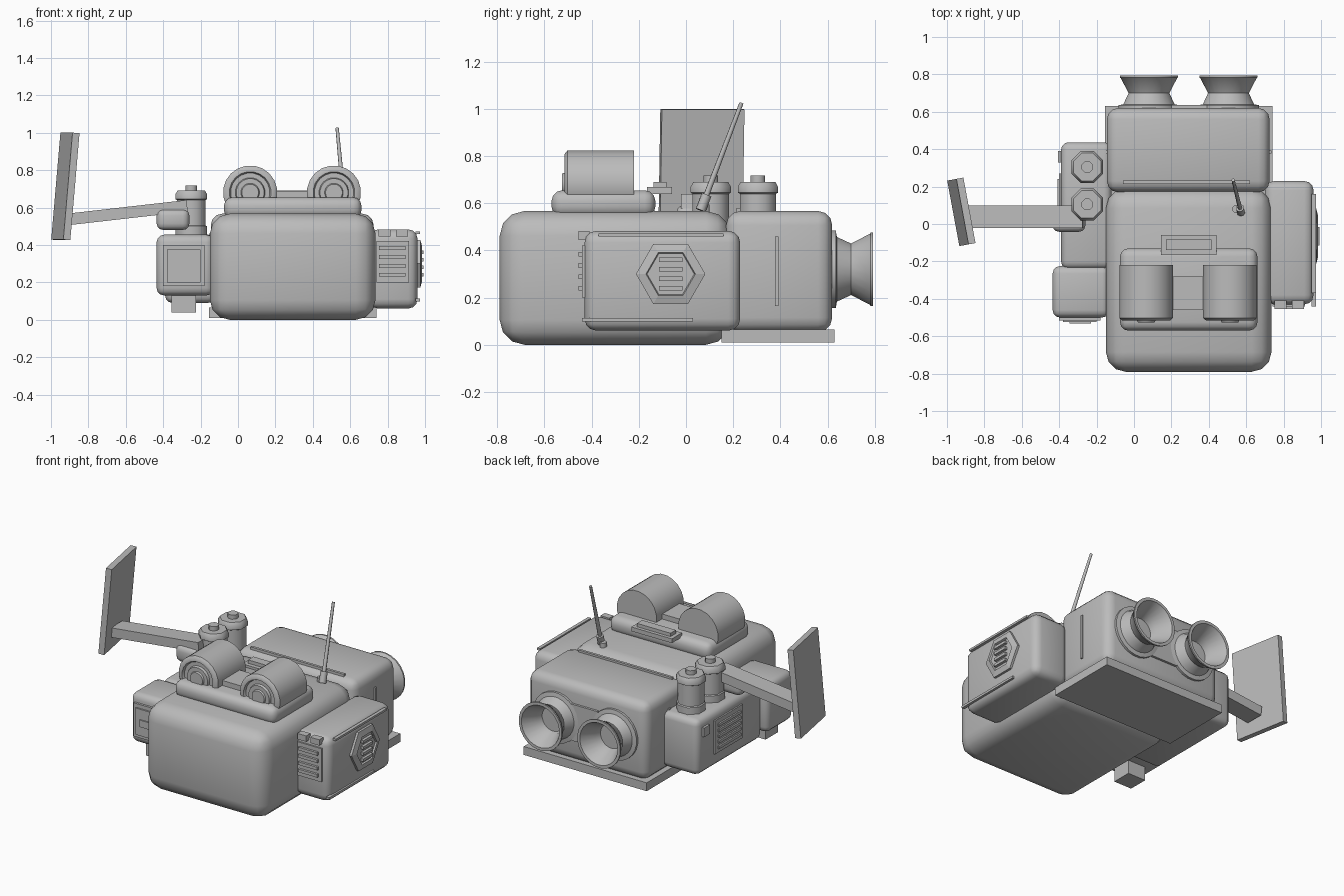
import bpy, bmesh, math
from mathutils import Vector, Matrix

if "Cube" in bpy.data.objects:
    bpy.data.objects.remove(bpy.data.objects["Cube"])

grey = bpy.data.materials.new("plain grey")
grey.use_nodes = True
COLOUR = (0.5, 0.5, 0.5, 1)
grey.diffuse_color = COLOUR
grey.node_tree.nodes["Principled BSDF"].inputs["Base Color"].default_value = COLOUR


def finish(name, bm, smooth=40):
    bmesh.ops.recalc_face_normals(bm, faces=bm.faces)
    mesh = bpy.data.meshes.new(name)
    bm.to_mesh(mesh)
    bm.free()
    mesh.materials.append(grey)
    ob = bpy.data.objects.new(name, mesh)
    bpy.context.collection.objects.link(ob)
    if smooth:
        bpy.ops.object.select_all(action='DESELECT')
        ob.select_set(True)
        bpy.context.view_layer.objects.active = ob
        bpy.ops.object.shade_smooth_by_angle(angle=math.radians(smooth))
    return ob


def box(name, x, y, z, bevel=0, segments=3):
    """Box from (min, max) ranges with optional rounded edges."""
    bm = bmesh.new()
    bmesh.ops.create_cube(bm, size=1)
    for v in bm.verts:
        v.co = Vector([(r[0] + r[1]) / 2 + c * (r[1] - r[0]) for r, c in zip((x, y, z), v.co)])
    if bevel:
        bmesh.ops.bevel(bm, geom=bm.edges[:], offset=bevel, segments=segments,
                        profile=0.5, affect='EDGES', clamp_overlap=True)
    return finish(name, bm, 40 if bevel else 0)


def lathe(name, origin, axis, profile, sides=20, smooth=40, turn=0.5):
    """Revolve (radius, distance) points around an axis; radius 0 closes an end."""
    bm = bmesh.new()
    rings = []
    for r, h in profile:
        if r == 0:
            rings.append([bm.verts.new((0, 0, h))] * sides)
        else:
            rings.append([bm.verts.new((r * math.cos(a), r * math.sin(a), h)) for a in
                          [math.tau * (i + turn) / sides for i in range(sides)]])
    for a, b in zip(rings, rings[1:]):
        for i in range(sides):
            j = (i + 1) % sides
            bm.faces.new(list(dict.fromkeys((a[i], a[j], b[j], b[i]))))
    rot = Vector(axis).to_track_quat('Z', 'Y').to_matrix().to_4x4()
    bm.transform(Matrix.Translation(origin) @ rot)
    return finish(name, bm, smooth)


# Main hull, rear hull and base plate
box("front_hull", (-0.15, 0.735), (-0.79, 0.19), (0, 0.567), 0.105)
box("rear_hull", (-0.145, 0.725), (0.17, 0.62), (0.055, 0.567), 0.06)
box("base_plate", (-0.155, 0.74), (0.15, 0.63), (0.01, 0.065))
box("hull_top_strip", (-0.06, 0.62), (0.215, 0.232), (0.56, 0.58))
for side, x in (("left", 0.725), ("right", -0.145)):
    box(side + "_hull_strip", (x - 0.01, x + 0.01), (0.378, 0.392), (0.165, 0.46))
box("rear_panel", (0.2, 0.39), (0.61, 0.635), (0.2, 0.44))

# Twin rear nozzles with hollow bells
for side, x in (("left", 0.505), ("right", 0.08)):
    lathe(side + "_nozzle", (x, 0.61, 0.32), (0, 1, 0),
          [(0, 0), (0.165, 0), (0.165, 0.025), (0.138, 0.03), (0.11, 0.09), (0.152, 0.17),
           (0.157, 0.173), (0.157, 0.183), (0.138, 0.183), (0.09, 0.09), (0.08, 0.05), (0, 0.05)], 24)

# Roof block with twin drums and centre latch
box("roof_block", (-0.075, 0.66), (-0.57, -0.13), (0.54, 0.655), 0.045)
box("latch_base", (0.145, 0.44), (-0.165, -0.06), (0.64, 0.668))
box("latch_top", (0.17, 0.415), (-0.138, -0.082), (0.66, 0.69))
box("drum_bridge", (0.18, 0.4), (-0.46, -0.28), (0.64, 0.688))
for side, x in (("left", 0.513), ("right", 0.065)):
    lathe(side + "_drum", (x, -0.22, 0.68), (0, -1, 0),
          [(0, 0), (0.145, 0), (0.145, 0.283), (0.13, 0.295), (0.112, 0.295), (0.105, 0.28),
           (0.08, 0.28), (0.075, 0.296), (0.05, 0.296), (0.045, 0.306), (0, 0.306)])

# Whip antenna
foot = Vector((0.572, 0.062, 0.57))
lean = Vector((0.53, 0.235, 1.025)) - foot
lathe("antenna", foot, lean, [(0, 0), (0.013, 0), (0.009, lean.length), (0, lean.length)], 8, 50)
lathe("antenna_socket", foot, lean, [(0, 0), (0.022, 0), (0.022, 0.07), (0, 0.07)], 8, 50)
lathe("antenna_mount", (0.545, 0.08, 0.55), (0, 0, 1), [(0, 0), (0.022, 0), (0.022, 0.045), (0, 0.045)], 8, 50)

# Left side pod with hexagonal vent
box("left_pod", (0.7, 0.96), (-0.43, 0.23), (0.06, 0.483), 0.05)
box("pod_upper_strip", (0.95, 0.972), (-0.37, 0.16), (0.458, 0.472))
box("pod_lower_strip", (0.95, 0.972), (-0.44, 0.03), (0.098, 0.113))
lathe("hexagon_vent", (0.95, -0.065, 0.3), (1, 0, 0),
      [(0, 0), (0.147, 0), (0.147, 0.025), (0.105, 0.035), (0.1, 0.025), (0, 0.025)], 6, 0, 0)
for ob in [bpy.data.objects["hexagon_vent"]]:
    # Keep the points of the hexagon facing front and back
    tips = max(v.co.z for v in ob.data.vertices) - 0.3
    if tips > 0.14:
        c = Vector((0, -0.065, 0.3))
        ob.data.transform(Matrix.Translation(c) @ Matrix.Rotation(math.pi / 2, 4, 'X') @ Matrix.Translation(-c))
for i in range(4):
    z = 0.24 + i * 0.04
    box(f"vent_slat_{i + 1}", (0.96, 0.993), (-0.115, -0.015), (z - 0.009, z + 0.009))
box("pod_front_plate", (0.74, 0.915), (-0.44, -0.42), (0.2, 0.42))
for i in range(4):
    z = 0.24 + i * 0.048
    box(f"pod_front_slat_{i + 1}", (0.755, 0.895), (-0.455, -0.43), (z - 0.01, z + 0.01))
for i, x in enumerate((0.75, 0.845)):
    box(f"pod_button_{i + 1}", (x, x + 0.065), (-0.455, -0.41), (0.445, 0.483))

# Right side lockers
box("rear_locker", (-0.39, -0.12), (-0.24, 0.437), (0.09, 0.455), 0.04)
box("front_locker", (-0.435, -0.13), (-0.5, -0.225), (0.13, 0.455), 0.04)
box("locker_door", (-0.4, -0.18), (-0.515, -0.49), (0.18, 0.4))
box("locker_door_panel", (-0.38, -0.2), (-0.525, -0.5), (0.2, 0.375))
box("locker_handle", (-0.345, -0.23), (-0.533, -0.51), (0.262, 0.308))
box("locker_foot", (-0.355, -0.225), (-0.45, -0.32), (0.04, 0.15))
box("locker_vent", (-0.4, -0.38), (-0.02, 0.27), (0.18, 0.4))
for i in range(5):
    z = 0.215 + i * 0.037
    box(f"locker_vent_slat_{i + 1}", (-0.41, -0.39), (0.01, 0.24), (z - 0.009, z + 0.009))
box("locker_button", (-0.405, -0.38), (0.33, 0.39), (0.34, 0.4))

# Canisters standing on the rear locker
for side, y in (("front", 0.105), ("rear", 0.305)):
    lathe(side + "_canister", (-0.25, y, 0.43), (0, 0, 1),
          [(0, 0), (0.09, 0), (0.09, 0.07), (0.083, 0.075), (0.083, 0.21), (0.092, 0.215),
           (0.092, 0.24), (0.08, 0.26), (0.033, 0.26), (0.033, 0.288), (0, 0.288)], 8, 50)

# Arm and side panel
box("arm_knuckle", (-0.435, -0.26), (-0.042, 0.06), (0.48, 0.592), 0.035)
arm = box("arm", (-0.32, 0.32), (-0.022, 0.1), (-0.031, 0.031))
arm.data.transform(Matrix.Translation((-0.59, 0, 0.573)) @ Matrix.Rotation(math.radians(-6.5), 4, 'Y'))
panel = box("side_panel", (-0.019, 0.019), (-0.178, 0.178), (-0.287, 0.287))
panel.data.transform(Matrix.Translation((-0.923, 0.065, 0.713)) @ Matrix.Rotation(math.radians(10.5), 4, 'Z')
                     @ Matrix.Rotation(math.radians(5), 4, 'Y'))
